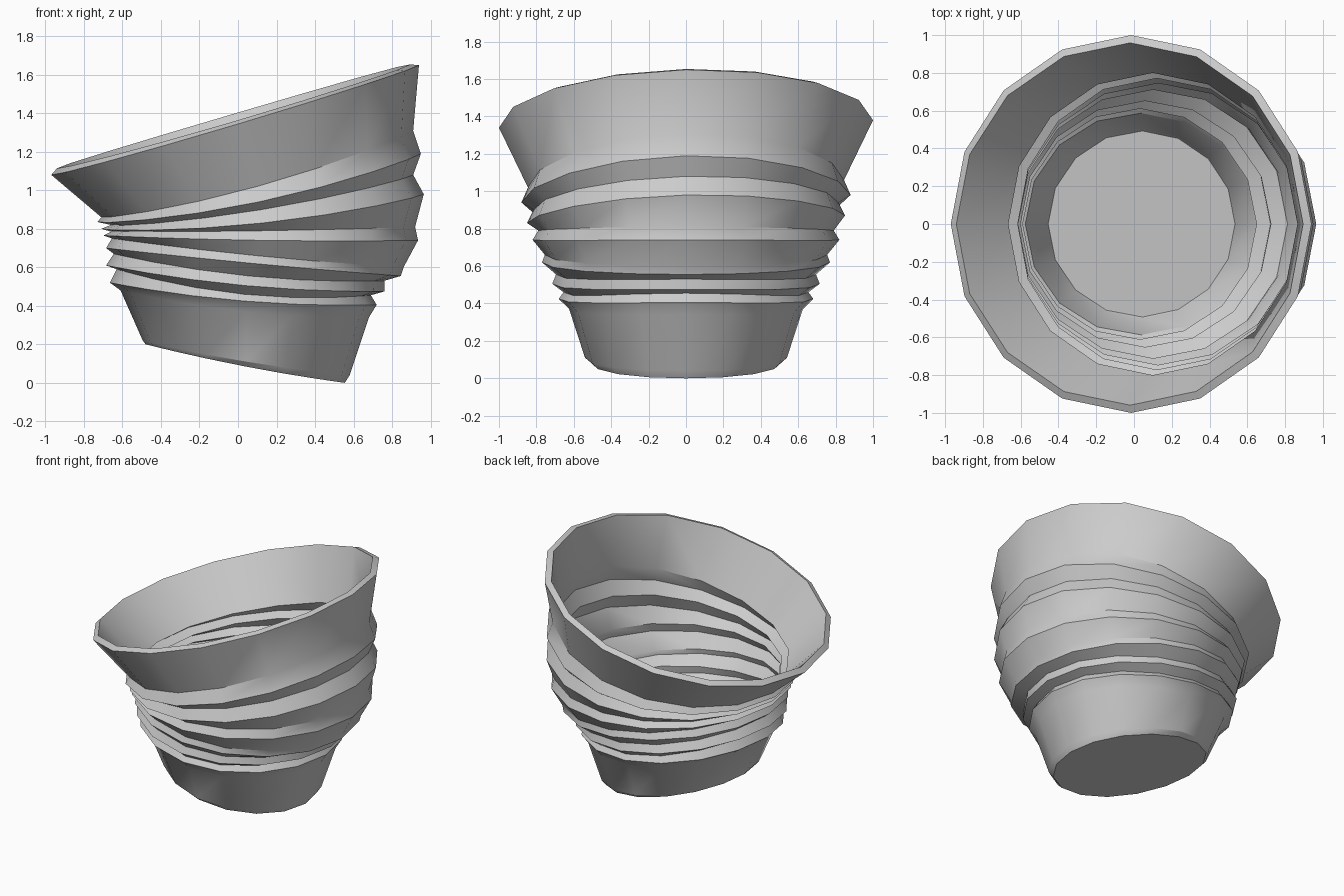
import bpy
import bmesh
from math import cos, sin, tau, radians

SIDES = 16
WALL = 0.045

cube = bpy.data.objects.get("Cube")
if cube:
    bpy.data.objects.remove(cube, do_unlink=True)


def make_material(name, colour):
    material = bpy.data.materials.new(name)
    material.use_nodes = True
    material.diffuse_color = colour
    material.node_tree.nodes["Principled BSDF"].inputs["Base Color"].default_value = colour
    return material


def ring_points(left_x, left_z, right_x, right_z, middle_z, depth):
    """Points of one slanted, slightly sagging oval ring of the cup."""
    centre, half_width = (left_x + right_x) / 2, (right_x - left_x) / 2
    rise = (right_z - left_z) / 2
    sag = (left_z + right_z) / 2 - middle_z
    tilt = 0.02 if middle_z > 0.8 else 0
    for i in range(SIDES):
        c, s = cos(tau * i / SIDES), sin(tau * i / SIDES)
        yield (centre + half_width * c,
               depth * s,
               middle_z + rise * c + sag * c * c + tilt * s)


# Rings from base to rim: left x, left z, right x, right z, middle z, half depth
rings = [
    # base edge and lower wall
    (-.48, .20, .555, .0, .085, .51),
    (-.495, .22, .58, .04, .11, .54),
    (-.61, .48, .68, .34, .37, .625),
    # pleats, each a ridge followed by a groove
    (-.665, .52, .72, .405, .425, .68),
    (-.63, .59, .69, .455, .46, .655),
    (-.685, .61, .76, .475, .505, .715),
    (-.645, .67, .76, .53, .555, .695),
    (-.685, .70, .845, .555, .62, .77),
    (-.655, .75, .86, .60, .66, .755),
    (-.70, .765, .935, .74, .74, .82),
    (-.66, .785, .92, .81, .79, .79),
    (-.71, .80, .965, .98, .85, .85),
    (-.66, .82, .91, 1.08, .92, .815),
    (-.73, .835, .95, 1.19, .96, .88),
    # flared collar and rim
    (-.71, .86, .91, 1.31, 1.04, .845),
    (-.97, 1.08, .94, 1.65, 1.36, 1.0),
]

# Loft the outer skin through the rings and close the base
bm = bmesh.new()
loops = [[bm.verts.new(p) for p in ring_points(*ring)] for ring in rings]
for lower, upper in zip(loops, loops[1:]):
    for i in range(SIDES):
        j = (i + 1) % SIDES
        bm.faces.new((lower[i], lower[j], upper[j], upper[i]))
bm.faces.new(reversed(loops[0]))
mesh = bpy.data.meshes.new("pleated_cup")
bm.to_mesh(mesh)
bm.free()

cup = bpy.data.objects.new("pleated_cup", mesh)
bpy.context.collection.objects.link(cup)
mesh.materials.append(make_material("plain_grey", (0.6, 0.6, 0.6, 1)))

# Give the skin an inner wall, then smooth around it while keeping pleats sharp
solidify = cup.modifiers.new("wall", "SOLIDIFY")
solidify.thickness = WALL
solidify.offset = -1
bpy.ops.object.select_all(action="DESELECT")
cup.select_set(True)
bpy.context.view_layer.objects.active = cup
bpy.ops.object.modifier_apply(modifier=solidify.name)
bpy.ops.object.shade_smooth_by_angle(angle=radians(30))
